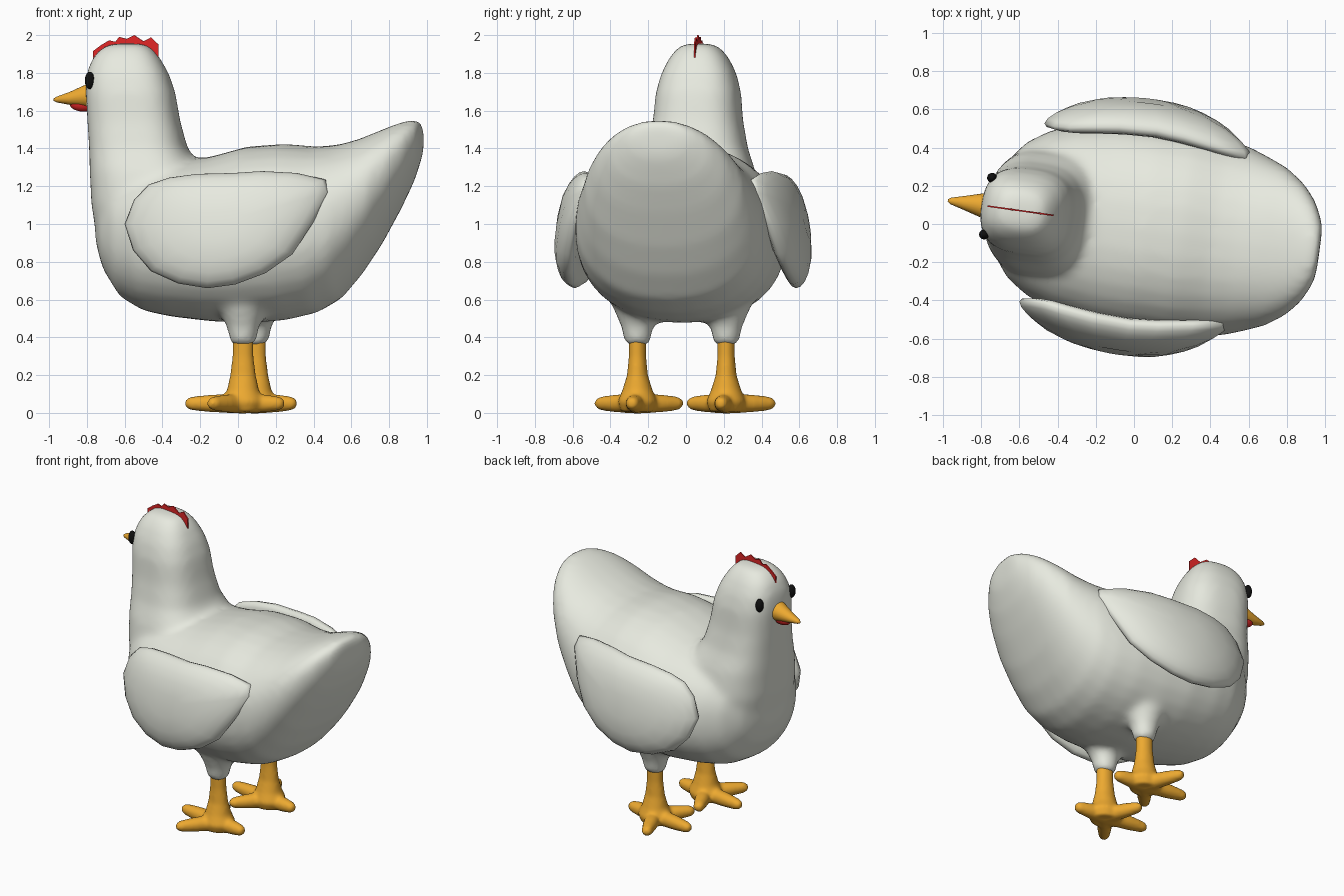
import bpy, bmesh
from math import sin, cos, pi, radians, copysign
from mathutils import Matrix, Vector

if "Cube" in bpy.data.objects:
    bpy.data.objects.remove(bpy.data.objects["Cube"])

# the whole bird is symmetric, then turned slightly about z
POSE = Matrix.Translation((0, -0.014, 0)) @ Matrix.Rotation(radians(-8), 4, 'Z')


def material(name, r, g, b):
    m = bpy.data.materials.new(name)
    m.diffuse_color = (r, g, b, 1)
    m.use_nodes = True
    m.node_tree.nodes["Principled BSDF"].inputs["Base Color"].default_value = m.diffuse_color
    return m


WHITE = material("feather_white", 0.80, 0.82, 0.74)
ORANGE = material("orange", 0.85, 0.40, 0.03)
RED = material("red", 0.75, 0.02, 0.02)
BLACK = material("black", 0.005, 0.005, 0.005)


def oval(e=2.0, n=32):
    """Unit superellipse."""
    out = []
    for i in range(n):
        c, s = cos(2 * pi * i / n), sin(2 * pi * i / n)
        out.append((copysign(abs(c) ** (2 / e), c), copysign(abs(s) ** (2 / e), s)))
    return out


def loft(bm, rings):
    """Closed skin through rings of equal length."""
    vs = [[bm.verts.new(p) for p in r] for r in rings]
    n = len(vs[0])
    for a, b in zip(vs, vs[1:]):
        for i in range(n):
            bm.faces.new((a[i], a[(i + 1) % n], b[(i + 1) % n], b[i]))
    bm.faces.new(vs[0][::-1])
    bm.faces.new(vs[-1])


def finish(bm, name, mat, voxel=0, smooth=0):
    bmesh.ops.recalc_face_normals(bm, faces=bm.faces)
    me = bpy.data.meshes.new(name)
    bm.to_mesh(me)
    bm.free()
    for p in me.polygons:
        p.use_smooth = True
    me.materials.append(mat)
    o = bpy.data.objects.new(name, me)
    bpy.context.collection.objects.link(o)
    o.matrix_world = POSE
    if voxel:
        r = o.modifiers.new("blend", 'REMESH')
        r.mode, r.voxel_size, r.use_smooth_shade = 'VOXEL', voxel, True
        s = o.modifiers.new("soften", 'SMOOTH')
        s.factor, s.iterations = 0.5, smooth
    return o


# body, neck, head and thighs blended into one skin
bm = bmesh.new()
BODY = [  # x, bottom z, top z, half width
    (-0.75, 0.88, 1.12, 0.12), (-0.71, 0.75, 1.22, 0.24), (-0.62, 0.61, 1.28, 0.36),
    (-0.5, 0.54, 1.31, 0.44), (-0.36, 0.51, 1.33, 0.49), (-0.15, 0.485, 1.355, 0.53),
    (0.05, 0.475, 1.41, 0.54), (0.25, 0.49, 1.425, 0.54), (0.42, 0.53, 1.41, 0.52),
    (0.54, 0.6, 1.42, 0.50), (0.65, 0.73, 1.45, 0.46), (0.75, 0.88, 1.49, 0.42),
    (0.85, 1.06, 1.53, 0.35), (0.92, 1.2, 1.55, 0.27), (0.965, 1.32, 1.55, 0.18),
    (0.98, 1.38, 1.53, 0.12)]
loft(bm, [[(x, w * c, (a + b) / 2 + (b - a) / 2 * s) for c, s in oval(2.25)]
          for x, a, b, w in BODY])
NECK = [  # z, front x, back x, half width
    (0.72, -0.68, 0.0, 0.25), (0.9, -0.745, 0.0, 0.33), (1.1, -0.775, -0.05, 0.35),
    (1.28, -0.785, -0.19, 0.31), (1.4, -0.79, -0.275, 0.265), (1.55, -0.8, -0.315, 0.235),
    (1.7, -0.81, -0.34, 0.222), (1.8, -0.805, -0.375, 0.195), (1.88, -0.775, -0.42, 0.155),
    (1.93, -0.73, -0.46, 0.115), (1.955, -0.68, -0.5, 0.075)]
loft(bm, [[((f + b) / 2 + (b - f) / 2 * c, w * s, z) for c, s in oval(2.7)]
          for z, f, b, w in NECK])
for sy in (-1, 1):
    loft(bm, [[(0.06 + r * c, sy * 0.237 + r * s, z) for c, s in oval()]
              for z, r in ((0.66, 0.17), (0.52, 0.115), (0.45, 0.085), (0.355, 0.068))])
finish(bm, "body", WHITE, 0.022, 14)

# wings: domed, bowed slabs following one outline
WING = [(-0.54, 1.0), (-0.49, 1.13), (-0.41, 1.21), (-0.3, 1.245), (-0.15, 1.265),
        (0.05, 1.27), (0.2, 1.28), (0.38, 1.27), (0.53, 1.235), (0.555, 1.17),
        (0.47, 1.0), (0.37, 0.84), (0.23, 0.74), (0.07, 0.68), (-0.08, 0.66),
        (-0.24, 0.685), (-0.39, 0.75), (-0.49, 0.86)]
for side, sy in (("left", 1), ("right", -1)):
    bm = bmesh.new()
    rings = []
    for k in range(11):
        t = radians(-84 + 16.8 * k)
        ring = []
        for px, pz in WING:
            f = cos(t) ** 0.6
            x, z = -0.02 + (px + 0.02) * f, 1.0 + (pz - 1.0) * f
            mid = 0.595 - 0.36 * (x - 0.03) ** 2 - 0.12 * (z - 0.95) - 0.4 * (z - 0.95) ** 2
            ring.append((x, sy * (mid + 0.078 * sin(t)), z))
        rings.append(ring)
    loft(bm, rings)
    finish(bm, "wing_" + side, WHITE)

# legs with four splayed toes
for side, sy in (("left", 1), ("right", -1)):
    bm = bmesh.new()
    cx, cy = 0.06, sy * 0.237
    loft(bm, [[(cx + a * c, cy + b * s, z) for c, s in oval()] for z, a, b in (
        (0.43, 0.056, 0.046), (0.3, 0.056, 0.046), (0.2, 0.068, 0.055),
        (0.12, 0.085, 0.08), (0.06, 0.115, 0.105), (0.005, 0.09, 0.085))])
    for ang, length in ((180, 0.31), (121, 0.28), (238, 0.26), (0, 0.22)):
        d = Vector((cos(radians(ang)), sy * sin(radians(ang)), 0))
        side_dir = Vector((-d.y, d.x, 0))
        base = Vector((cx, cy, 0.05))
        loft(bm, [[base + d * length * q + side_dir * r * c + Vector((0, 0, r * s))
                   for c, s in oval(2, 16)]
                  for q, r in ((0, 0.055), (0.55, 0.047), (0.9, 0.036), (1, 0.02))])
    finish(bm, "leg_" + side, ORANGE, 0.011, 8)

# beak
bm = bmesh.new()
loft(bm, [[(x, w * c, z + h * s) for c, s in oval(2, 24)] for x, z, w, h in (
    (-0.77, 1.68, 0.068, 0.07), (-0.81, 1.678, 0.062, 0.062), (-0.9, 1.665, 0.036, 0.034),
    (-0.97, 1.659, 0.017, 0.015), (-0.985, 1.658, 0.006, 0.006))])
finish(bm, "beak", ORANGE)


def ball(name, mat, centre, radii):
    bm = bmesh.new()
    bmesh.ops.create_uvsphere(bm, u_segments=20, v_segments=12, radius=1)
    bm.transform(Matrix.Translation(centre) @ Matrix.Diagonal((*radii, 1)))
    finish(bm, name, mat)


# wattle and eyes
ball("wattle", RED, (-0.825, 0, 1.635), (0.075, 0.035, 0.04))
for side, sy in (("left", 1), ("right", -1)):
    ball("eye_" + side, BLACK, (-0.772, sy * 0.15, 1.76), (0.026, 0.026, 0.046))

# comb: thin jagged crest
COMB = [(-0.775, 1.86), (-0.775, 1.915), (-0.735, 1.945), (-0.69, 1.972), (-0.655, 1.965),
        (-0.635, 1.99), (-0.595, 1.98), (-0.555, 2.0), (-0.505, 1.967), (-0.465, 1.988),
        (-0.425, 1.95), (-0.425, 1.87), (-0.5, 1.88), (-0.7, 1.88)]
bm = bmesh.new()
loft(bm, [[(x, y, z) for x, z in COMB] for y in (-0.004, 0.004)])
comb = finish(bm, "comb", RED)
for p in comb.data.polygons:
    p.use_smooth = False
